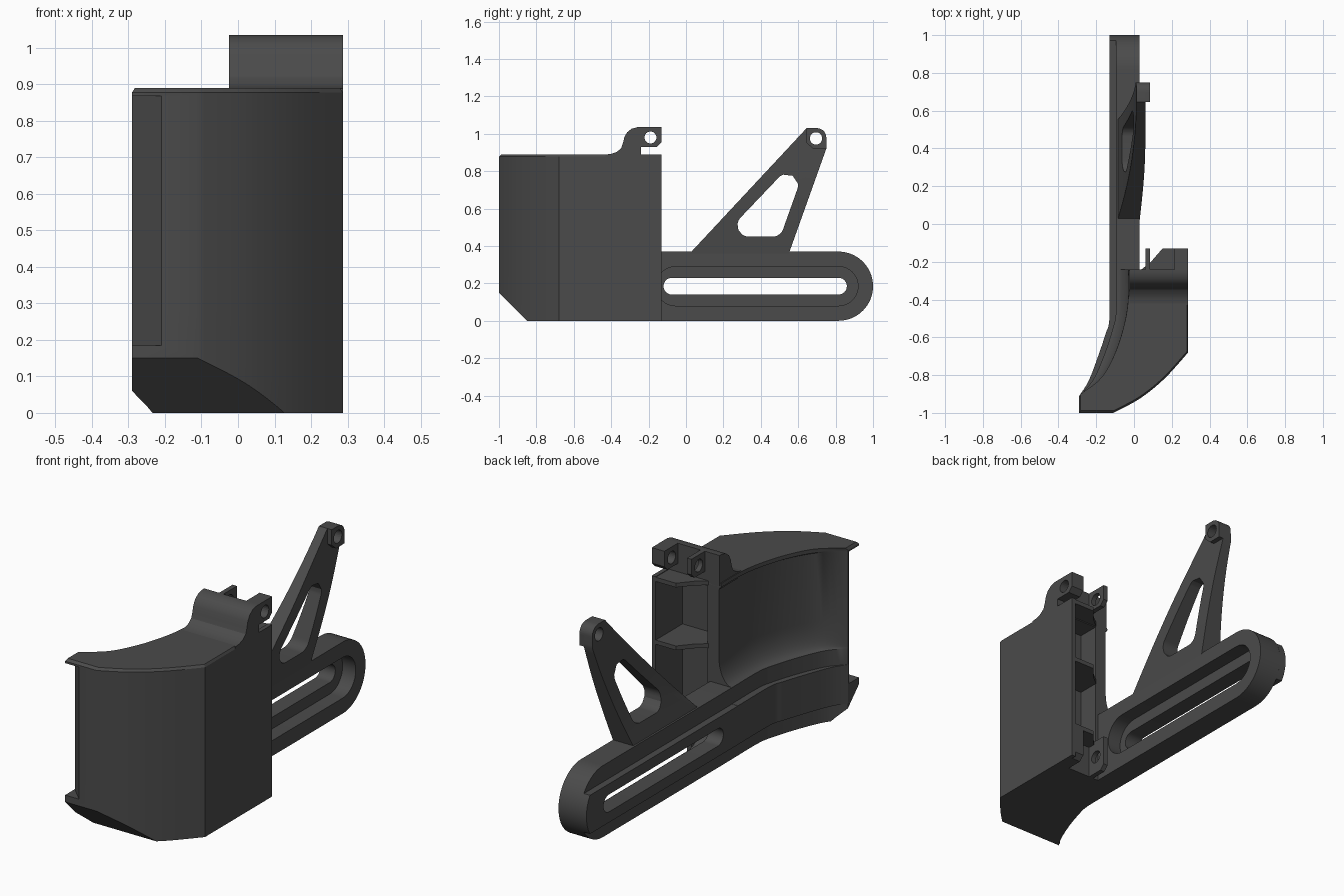
import bpy, bmesh, math
from mathutils import Vector

if "Cube" in bpy.data.objects:
    bpy.data.objects.remove(bpy.data.objects["Cube"])

grey = bpy.data.materials.new("charcoal_grey")
grey.diffuse_color = (0.07, 0.07, 0.07, 1)
grey.use_nodes = True
grey.node_tree.nodes["Principled BSDF"].inputs["Base Color"].default_value = grey.diffuse_color


def finish(name, bm):
    bmesh.ops.remove_doubles(bm, verts=bm.verts, dist=1e-5)
    bmesh.ops.recalc_face_normals(bm, faces=bm.faces)
    me = bpy.data.meshes.new(name)
    bm.to_mesh(me)
    bm.free()
    me.materials.append(grey)
    ob = bpy.data.objects.new(name, me)
    bpy.context.collection.objects.link(ob)
    return ob


def prism(name, pts, axis, lo, hi):
    """Extrude an outline: (y, z) points along x, or (x, y) points along z."""
    bm = bmesh.new()
    put = (lambda p, h: (h, *p)) if axis == 'x' else (lambda p, h: (*p, h))
    a = [bm.verts.new(put(p, lo)) for p in pts]
    b = [bm.verts.new(put(p, hi)) for p in pts]
    bm.faces.new(a)
    bm.faces.new(b[::-1])
    n = len(pts)
    for i in range(n):
        bm.faces.new((a[i], a[(i + 1) % n], b[(i + 1) % n], b[i]))
    return finish(name, bm)


def activate(ob):
    bpy.ops.object.select_all(action='DESELECT')
    ob.select_set(True)
    bpy.context.view_layer.objects.active = ob


def cut(ob, cutter):
    m = ob.modifiers.new("cut", 'BOOLEAN')
    m.operation, m.solver, m.object = 'DIFFERENCE', 'EXACT', cutter
    activate(ob)
    bpy.ops.object.modifier_apply(modifier=m.name)
    bpy.data.objects.remove(cutter)


def arc(cy, cz, r, a0, a1, n=16):
    return [(cy + r * math.cos(math.radians(a0 + (a1 - a0) * i / n)),
             cz + r * math.sin(math.radians(a0 + (a1 - a0) * i / n))) for i in range(n + 1)]


def stadium(y0, y1, z, r):
    return arc(y1 - r, z, r, -90, 90) + arc(y0 + r, z, r, 90, 270)


def circle(y, z, r):
    return arc(y, z, r, 0, 345, 23)


def rounded(pts, r, n=8):
    """Round each polygon corner with radius r."""
    out = []
    for i, p in enumerate(pts):
        p = Vector(p)
        u = (Vector(pts[i - 1]) - p).normalized()
        v = (Vector(pts[(i + 1) % len(pts)]) - p).normalized()
        half = u.angle(v) / 2
        c = p + (u + v).normalized() * r / math.sin(half)
        d0 = p + u * r / math.tan(half) - c
        d1 = p + v * r / math.tan(half) - c
        for k in range(n + 1):
            d = d0.lerp(d1, k / n).normalized() * r
            out.append(tuple(c + d))
    return out


def spline(pts, n=5):
    """Smooth curve through points."""
    P = [Vector(p) for p in [pts[0]] + pts + [pts[-1]]]
    out = []
    for i in range(1, len(P) - 2):
        a, b, c, d = P[i - 1:i + 3]
        for k in range(n):
            t = k / n
            out.append(0.5 * (2 * b + (c - a) * t + (2 * a - 5 * b + 4 * c - d) * t * t
                              + (3 * b - a - 3 * c + d) * t ** 3))
    return out + [P[-1]]


# Scoop body: stacked plan outlines, with the left wall blending outer to inner
outer = spline([(-.29, -.91), (-.24, -.83), (-.19, -.70), (-.15, -.58), (-.13, -.50), (-.13, -.24)])
inner = spline([(-.29, -.91), (-.17, -.82), (-.09, -.68), (-.04, -.52), (-.02, -.38), (-.02, -.24)])
nose = spline([(.287, -.68), (.16, -.82), (.03, -.925), (-.11, -1)])
layers = [(0, .32, 1), (.085, .32, 1), (.085, 0, 1), (.286, 0, 1), (.286, .32, 1)]
for i in range(9):
    a = math.pi / 2 * i / 8
    layers.append((.37 + .14 * (1 - math.cos(a)), .32 + .68 * math.sin(a), 1))
layers += [(.865, 1, 1), (.87, .9, 1), (.878, .9, 1), (.89, .9, .975)]
bm = bmesh.new()
rings = []
for z, f, s in layers:
    plan = [a.lerp(b, f) for a, b in zip(outer, inner)]
    plan += [Vector((.287, -.24))] + nose + [Vector((-.29, -1))]
    rings.append([bm.verts.new((p.x * s, (p.y + .5) * s - .5, z)) for p in plan])
for lo, hi in zip(rings, rings[1:]):
    for i in range(len(lo)):
        j = (i + 1) % len(lo)
        bm.faces.new((lo[i], lo[j], hi[j], hi[i]))
bm.faces.new(rings[0])
bm.faces.new(rings[-1])
body = finish("scoop_body", bm)
# Sloped front underside, bevelled front corner and rear pocket
cut(body, prism("slope_cutter", [(-1.1, .25), (-.75, -.1), (-1.1, -.1)], 'x', -.5, .5))
cut(body, prism("corner_cutter", [(-.20, -1.01), (-.30, -.91), (-.30, -1.01)], 'z', .185, .868))
cut(body, prism("pocket_cutter", [(.045, -.35), (.265, -.35), (.265, -.2), (.045, -.2)], 'z', .18, .868))

# Side wall running behind the pocket, and its shelves
prism("rear_side_wall", [(.265, -.30), (.287, -.30), (.287, -.13), (.265, -.13)], 'z', 0, .89)
for name, z in (("top_shelf", .865), ("middle_shelf", .54), ("bottom_shelf", .165)):
    prism(name, [(.04, -.36), (.28, -.36), (.28, -.131), (.15, -.131), (.09, -.20), (.04, -.24)],
          'z', z, z + .022)

# Raised hook on the lid
hook = prism("lid_hook", [(-.24, .86), (-.43, .86), (-.43, .889), (-.40, .892), (-.37, .903),
             (-.347, .922), (-.337, .95), (-.33, .98), (-.315, 1.008), (-.29, 1.027),
             (-.26, 1.035), (-.24, 1.035)], 'x', -.025, .287)

# Hinge lugs, a thin and a thick one at the top and at the bottom
for level, z0, z1, hz in (("upper", .93, 1.035, .98), ("lower", 0, .18, .09)):
    for side, x0, x1 in (("thin", .06, .085), ("thick", .215, .287)):
        lug = prism(f"{level}_{side}_lug", [(-.26, z0), (-.155, z0), (-.13, z0 + .025),
                    (-.13, z1), (-.26, z1)], 'x', x0, x1)
        cut(lug, prism("pin_cutter", circle(-.19, hz, .032), 'x', 0, .4))

# Slotted bar with a recessed slot and a guide rail
bar = prism("slotted_bar", [(-.25, 0)] + arc(.815, .185, .185, -90, 90, 28) + [(-.25, .37)],
            'x', -.095, .03)
cut(bar, prism("recess_cutter", stadium(-.16, .92, .185, .105), 'x', -.045, .1))
cut(bar, prism("slot_cutter", stadium(-.12, .86, .185, .045), 'x', -.2, .1))
rail = prism("guide_rail", [(-.25, .085)] + arc(.815, .185, .185, -32.7, 32.7, 14) + [(-.25, .285)],
             'x', -.13, -.094)
cut(rail, prism("slot_cutter", stadium(-.12, .86, .185, .045), 'x', -.2, .1))

# Triangular arm, curving sideways as it rises
arm = prism("triangular_arm", [(.02, .36), (.55, .36), (.75, .92)] + arc(.70, .98, .05, 0, 90, 8)
            + [(.645, 1.03)], 'x', -1, 1)
cut(arm, prism("window_cutter", rounded([(.195, .45), (.505, .45), (.69, .97)], .06), 'x', -2, 2))
cut(arm, prism("pin_cutter", circle(.695, .975, .033), 'x', -2, 2))
bm = bmesh.new()
bm.from_mesh(arm.data)
bmesh.ops.triangulate(bm, faces=bm.faces)
for k in range(1, 14):
    bmesh.ops.bisect_plane(bm, geom=bm.verts[:] + bm.edges[:] + bm.faces[:],
                           plane_co=(0, 0, .36 + k * .048), plane_no=(0, 0, 1))
for v in bm.verts:
    t = (v.co.z - .36) / .67
    left = -.088 + .10 * (1 - (1 - t) ** 2)
    right = .03 + .03 * math.sin(min(t * 1.5, 1) * math.pi / 2)
    v.co.x = left if v.co.x < 0 else right
bm.to_mesh(arm.data)
bm.free()

# Boss at the tip of the arm
boss = prism("arm_tip_boss", [(.68, .92), (.75, .92)] + arc(.70, .98, .05, 0, 90, 8)
             + [(.645, 1.03), (.645, .95)], 'x', .013, .085)
cut(boss, prism("pin_cutter", circle(.695, .975, .033), 'x', -.2, .3))

for ob in (body, hook, bar, rail, arm):
    activate(ob)
    bpy.ops.object.shade_smooth_by_angle(angle=math.radians(30))
